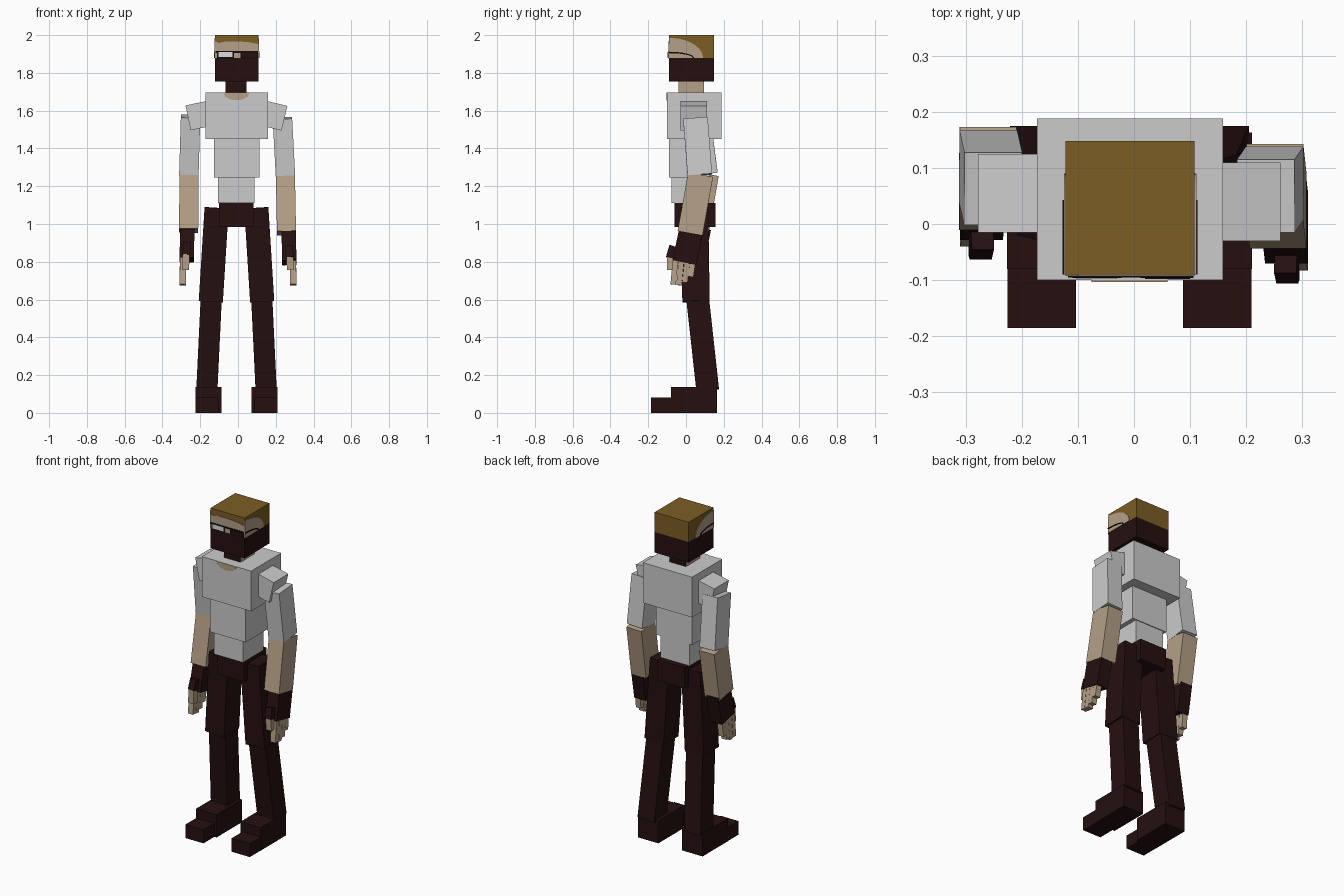
import bpy, math
from mathutils import Vector, Matrix

cube = bpy.data.objects.get("Cube")
if cube:
    bpy.data.objects.remove(cube, do_unlink=True)


def material(name, r, g, b):
    m = bpy.data.materials.new(name)
    m.use_nodes = True
    m.diffuse_color = (r, g, b, 1)
    m.node_tree.nodes["Principled BSDF"].inputs["Base Color"].default_value = (r, g, b, 1)
    return m


DARK = material("dark maroon", 0.019, 0.005, 0.005)
SHIRT = material("light grey", 0.6, 0.6, 0.6)
SKIN = material("tan skin", 0.46, 0.35, 0.24)
HAIR = material("brown hair", 0.2, 0.11, 0.017)
BLACK = material("black frame", 0.006, 0.003, 0.003)
LENS = material("white lens", 0.72, 0.72, 0.7)


def mesh_object(name, verts, faces, mat):
    me = bpy.data.meshes.new(name)
    me.from_pydata(verts, [], faces)
    me.materials.append(mat)
    ob = bpy.data.objects.new(name, me)
    bpy.context.collection.objects.link(ob)
    return ob


def prism(name, bottom, top, mat):
    """Solid between two matching rings; the bottom runs anticlockwise."""
    n = len(bottom)
    faces = [tuple(reversed(range(n))), tuple(range(n, 2 * n))]
    faces += [(i, (i + 1) % n, n + (i + 1) % n, n + i) for i in range(n)]
    return mesh_object(name, bottom + top, faces, mat)


def box(name, x, y, z, mat):
    ring = [(x[0], y[0]), (x[1], y[0]), (x[1], y[1]), (x[0], y[1])]
    return prism(name, [(*p, z[0]) for p in ring], [(*p, z[1]) for p in ring], mat)


def beam(name, a, b, width, depth, mat):
    """Box whose length runs from a to b, kept level with the y axis."""
    a, b = Vector(a), Vector(b)
    axis = (b - a).normalized()
    ey = (Vector((0, 1, 0)) - axis * axis.y).normalized()
    ex = ey.cross(axis)
    w, d = ex * width / 2, ey * depth / 2
    ring = [-w - d, w - d, w + d, d - w]
    return prism(name, [a + p for p in ring], [b + p for p in ring], mat)


def front_plate(name, pts, y, mat, thick=0.003):
    return prism(name, [(u, y, v) for u, v in reversed(pts)],
                 [(u, y - thick, v) for u, v in reversed(pts)][:], mat)


def side_plate(name, pts, x, side, mat, thick=0.003):
    pts = pts if side > 0 else pts[::-1]
    return prism(name, [(x, u, v) for u, v in pts],
                 [(x + side * thick, u, v) for u, v in pts], mat)


def rect(x0, x1, z0, z1):
    return [(x0, z0), (x1, z0), (x1, z1), (x0, z1)]


# Torso and hips
box("chest", (-0.173, 0.159), (-0.1, 0.188), (1.45, 1.695), SHIRT)
box("waist", (-0.127, 0.114), (-0.09, 0.125), (1.245, 1.45), SHIRT)
box("belly", (-0.107, 0.087), (-0.077, 0.12), (1.11, 1.245), SHIRT)
box("hips", (-0.1, 0.082), (-0.06, 0.155), (0.985, 1.112), DARK)
arc = [math.pi * (1 + i / 12) for i in range(13)]
front_plate("collar_skin", [(-0.008 + 0.068 * math.cos(t), 1.695 + 0.04 * math.sin(t))
                            for t in arc], -0.1, SKIN)

# Neck, with skin on its sides
neck = box("neck", (-0.066, 0.045), (-0.04, 0.095), (1.69, 1.76), DARK)
neck.data.materials.append(SKIN)
for f in neck.data.polygons:
    f.material_index = int(abs(f.normal.x) > 0.5)

# Head: bearded lower half, haired upper half
HX, HY = (-0.122, 0.108), (-0.09, 0.148)
box("beard", HX, HY, (1.755, 1.88), DARK)
box("hair", HX, HY, (1.88, 2.0), HAIR)
front_plate("face_skin", [(HX[0], 1.88), (HX[1], 1.88), (HX[1], 1.953), (0.06, 1.962),
                          (0, 1.967), (-0.07, 1.966), (-0.1, 1.958), (HX[0], 1.968)],
            HY[0], SKIN)
quarter = [math.pi / 2 * i / 10 for i in range(11)]
temple = [(HY[0], 1.88)] + [(HY[0] + 0.18 * math.cos(t), 1.88 + 0.105 * math.sin(t))
                            for t in quarter]


def earpiece(grow):
    return [(HY[0] + (0.125 + grow) * math.cos(t), 1.88 + (0.024 + grow) * math.sin(t))
            for t in quarter]


for side, x, word in ((1, HX[1], "left"), (-1, HX[0], "right")):
    side_plate(word + "_temple_skin", temple, x, side, SKIN)
    side_plate(word + "_glasses_arm", earpiece(0.008) + earpiece(0)[::-1], x, side, BLACK, 0.005)

# Glasses
GY = HY[0] - 0.002
front_plate("glasses_bar", rect(-0.118, 0.106, 1.906, 1.916), GY, BLACK)
front_plate("right_glasses_rim", rect(-0.11, -0.022, 1.877, 1.916), GY, BLACK, 0.004)
front_plate("right_lens", rect(-0.103, -0.03, 1.884, 1.91), GY, LENS, 0.006)
front_plate("left_glasses_rim", rect(0.012, 0.106, 1.877, 1.916), GY, BLACK, 0.004)
front_plate("left_lens", rect(0.02, 0.1, 1.882, 1.908), GY, DARK, 0.006)

# Arms: the right one hangs a little further back
ARMS = {
    "left": dict(s=1, back=0.0, lift=0.0, shoulder=(0.246, 0.04, 1.56),
                 top=(0.235, 0.05, 1.56), elbow=(0.251, 0.073, 1.26), wrist=(0.257, 0.022, 0.952)),
    "right": dict(s=-1, back=0.042, lift=0.015, shoulder=(0.264, 0.055, 1.562),
                  top=(0.251, 0.063, 1.57), elbow=(0.26, 0.103, 1.265), wrist=(0.261, 0.055, 0.965)),
}
for word, a in ARMS.items():
    s, back, lift = a["s"], a["back"], a["lift"]

    def at(p, dy=0.0, dz=0.0):
        return (s * p[0], p[1] + dy, p[2] + dz)

    sh = a["shoulder"]
    beam(word + "_shoulder", at((0.12, sh[1], sh[2] + 0.03)), at(sh), 0.134, 0.14, SHIRT)
    beam(word + "_upper_arm", at(a["top"]), at(a["elbow"]), 0.103, 0.13, SHIRT)
    beam(word + "_forearm", at(a["elbow"], 0.004), at(a["wrist"]), 0.101, 0.134, SKIN)
    beam(word + "_glove", at((0.268, 0.027, 0.965), back, lift),
         at((0.272, -0.008, 0.795), back, lift), 0.076, 0.128, DARK)
    beam(word + "_thumb_base", at((0.27, -0.066, 0.882), back, lift),
         at((0.274, -0.084, 0.82), back, lift), 0.04, 0.045, DARK)
    beam(word + "_thumb", at((0.274, -0.084, 0.835), back, lift),
         at((0.277, -0.082, 0.757), back), 0.036, 0.036, SKIN)
    for i, tip in enumerate((0.68, 0.676, 0.69, 0.72)):
        y = -0.056 + 0.031 * i
        beam(f"{word}_finger_{i + 1}", at((0.29, y, 0.805), back, lift),
             at((0.293, y - 0.012, tip), back), 0.034, 0.029, SKIN)

# Legs and feet, mirrored about the body's slightly offset centre line
MID = -0.008
for s, word in ((1, "left"), (-1, "right")):
    def leg(x, y, z):
        return (MID + s * x, y, z)

    beam(word + "_thigh", leg(0.105, 0.045, 1.085), leg(0.136, 0.053, 0.59), 0.128, 0.145, DARK)
    beam(word + "_shin", leg(0.133, 0.06, 0.62), leg(0.157, 0.115, 0.12), 0.112, 0.12, DARK)
    span = sorted((MID + s * 0.08, MID + s * 0.218))
    box(word + "_foot", span, (-0.08, 0.163), (0, 0.138), DARK)
    toe = sorted((MID + s * 0.095, MID + s * 0.217))
    box(word + "_toe", toe, (-0.185, -0.08), (0, 0.082), DARK)
